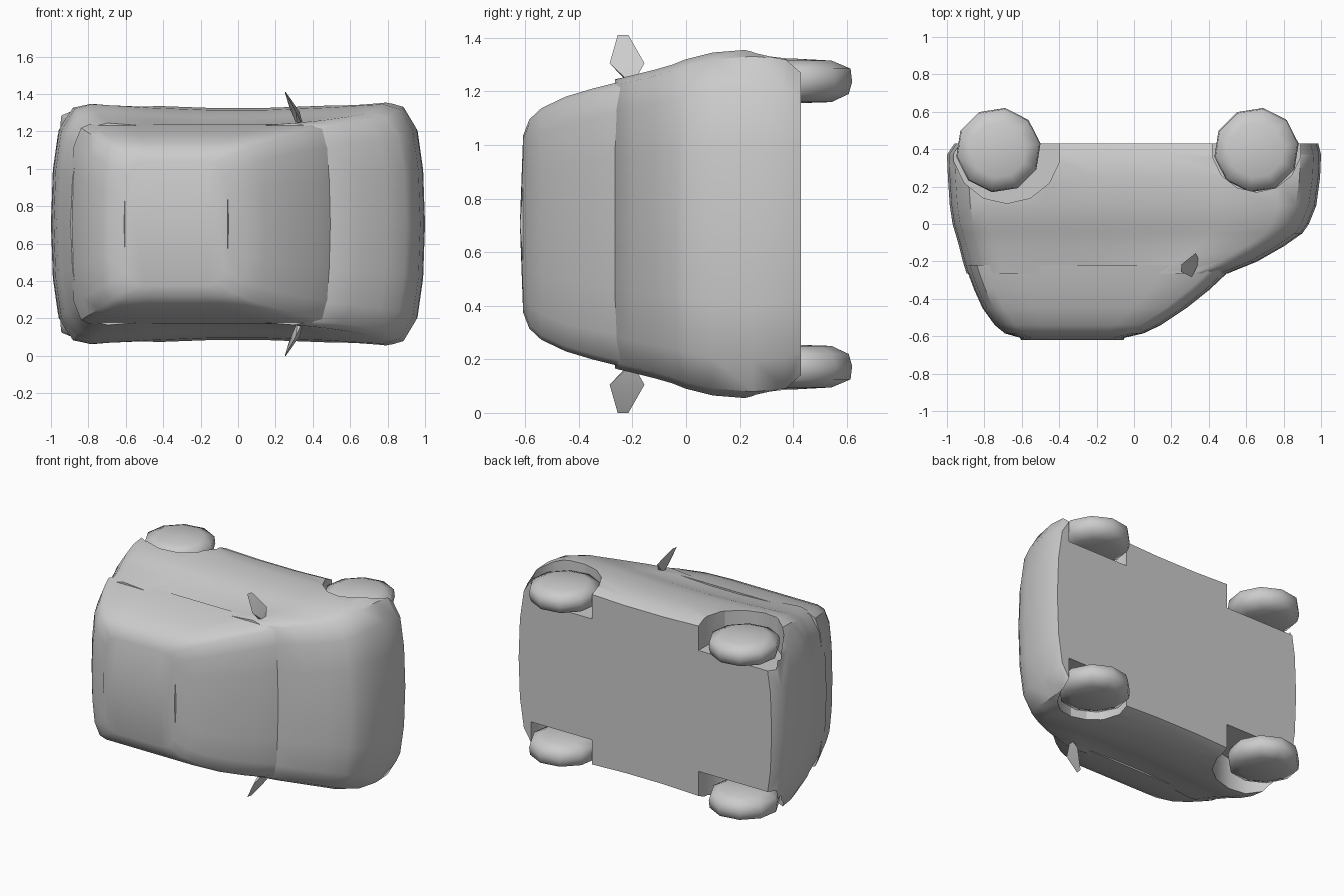
import bpy, bmesh, math

if "Cube" in bpy.data.objects:
    bpy.data.objects.remove(bpy.data.objects["Cube"])

MID = 0.705   # the car lies on its side: its width runs along z, its roof faces -y


def finish(name, bm, angle=40):
    bmesh.ops.recalc_face_normals(bm, faces=bm.faces)
    me = bpy.data.meshes.new(name)
    bm.to_mesh(me)
    bm.free()
    ob = bpy.data.objects.new(name, me)
    bpy.context.collection.objects.link(ob)
    smooth(ob, angle)
    return ob


def activate(ob):
    bpy.ops.object.select_all(action='DESELECT')
    ob.select_set(True)
    bpy.context.view_layer.objects.active = ob


def smooth(ob, angle=40):
    activate(ob)
    bpy.ops.object.shade_smooth_by_angle(angle=math.radians(angle))


# Corner shape: (distance behind the end, share of half width)
CORNER = [(0, 0), (0.01, 0.45), (0.04, 0.78), (0.11, 0.96), (0.2, 1.0)]


def outline(xr, xf, w, r, waist):
    """Plan outline of the car at one height, as (x, half width) all round."""
    half = [(xf - d * r, k * w) for d, k in CORNER]
    a, b = half[-1][0], xr + CORNER[-1][0] * r
    for t in (0.2, 0.4, 0.6, 0.8):
        half.append((a + (b - a) * t, w * (1 - waist * math.sin(math.pi * t))))
    half += [(xr + d * r, k * w) for d, k in reversed(CORNER)]
    return half + [(x, -v) for x, v in reversed(half[1:-1])]


def loft(name, levels, r, waist, crown=None):
    bm = bmesh.new()
    rings = []
    for y, xr, xf, w in levels:
        rings.append([bm.verts.new((x, y, MID + v)) for x, v in outline(xr, xf, w, r, waist)])
    n = len(rings[0])
    for lo, hi in zip(rings, rings[1:]):
        for i in range(n):
            bm.faces.new((lo[i], lo[(i + 1) % n], hi[(i + 1) % n], hi[i]))
    bm.faces.new(rings[0])
    if crown:
        # gently domed lid joined across the width
        top = rings[-1]
        m = n // 2
        mids = [top[0]]
        for i in range(1, m):
            mids.append(bm.verts.new((top[i].co.x, crown, MID)))
        mids.append(top[m])
        for i in range(m):
            for q in ((top[i], top[i + 1], mids[i + 1], mids[i]),
                      (top[-i], top[-i - 1], mids[i + 1], mids[i])):
                bm.faces.new(list(dict.fromkeys(q)))
    else:
        bm.faces.new(rings[-1])
    return finish(name, bm)


# Lower body with bonnet: height, rear end, front end, half width
body = loft("body", [
    (0.43, -0.96, 0.985, 0.61),
    (0.37, -1.0, 1.0, 0.64),
    (0.25, -0.995, 0.995, 0.652),
    (0.10, -0.985, 0.975, 0.64),
    (0.0, -0.97, 0.935, 0.615),
    (-0.05, -0.955, 0.90, 0.595),
    (-0.12, -0.935, 0.80, 0.575),
    (-0.2, -0.915, 0.66, 0.555),
    (-0.265, -0.895, 0.50, 0.54)], 1.0, 0.05)

# Cabin: windscreen, side glass, rear glass and roof
loft("cabin", [
    (-0.22, -0.90, 0.53, 0.535),
    (-0.27, -0.885, 0.49, 0.525),
    (-0.35, -0.855, 0.405, 0.505),
    (-0.45, -0.81, 0.28, 0.475),
    (-0.54, -0.745, 0.145, 0.432),
    (-0.585, -0.69, 0.05, 0.39),
    (-0.608, -0.61, -0.05, 0.33)], 0.55, 0.0, crown=-0.62)

# Wheel arches cut on both sides
for x, y, r in ((0.655, 0.41, 0.24), (-0.68, 0.40, 0.29)):
    for s in (1, -1):
        bpy.ops.mesh.primitive_cylinder_add(vertices=14, radius=r, depth=0.4,
                                            location=(x, y, MID + s * 0.62))
        cutter = bpy.context.object
        cutter.hide_render = True
        mod = body.modifiers.new("arch", 'BOOLEAN')
        mod.object = cutter
        mod.solver = 'EXACT'
        activate(body)
        bpy.ops.object.modifier_apply(modifier=mod.name)
        bpy.data.objects.remove(cutter)
smooth(body, 40)

# Wheels: turned profile (radius, half width position), ten-sided
TYRE = [(0.15, 0.455), (0.215, 0.485), (0.228, 0.53), (0.222, 0.58), (0.15, 0.61)]


def wheel(name, x, y, s, sides=10):
    bm = bmesh.new()
    rings = []
    for r, w in TYRE:
        rings.append([bm.verts.new((x + r * math.cos(2 * math.pi * (i + .25) / sides),
                                    y + r * math.sin(2 * math.pi * (i + .25) / sides),
                                    MID + s * w)) for i in range(sides)])
    for a, b in zip(rings, rings[1:]):
        for i in range(sides):
            j = (i + 1) % sides
            bm.faces.new((a[i], a[j], b[j], b[i]))
    for ring, w in ((rings[0], 0.45), (rings[-1], 0.618)):
        c = bm.verts.new((x, y, MID + s * w))
        for i in range(sides):
            bm.faces.new((ring[i], ring[(i + 1) % sides], c))
    finish(name, bm, 60)


# Door mirrors: thin diamond blades leaning backwards
MIRROR = [(0.35, -0.2, 0.52), (0.32, -0.21, 0.52), (0.31, -0.285, 0.60), (0.33, -0.155, 0.60),
          (0.275, -0.22, 0.62), (0.25, -0.255, 0.705), (0.255, -0.215, 0.705)]

for s, side in ((1, "left"), (-1, "right")):
    wheel("front_wheel_" + side, 0.655, 0.395, s)
    wheel("rear_wheel_" + side, -0.725, 0.395, s)
    bm = bmesh.new()
    for x, y, w in MIRROR:
        bm.verts.new((x, y, MID + s * w))
    bmesh.ops.convex_hull(bm, input=bm.verts)
    finish("door_mirror_" + side, bm, 30)
